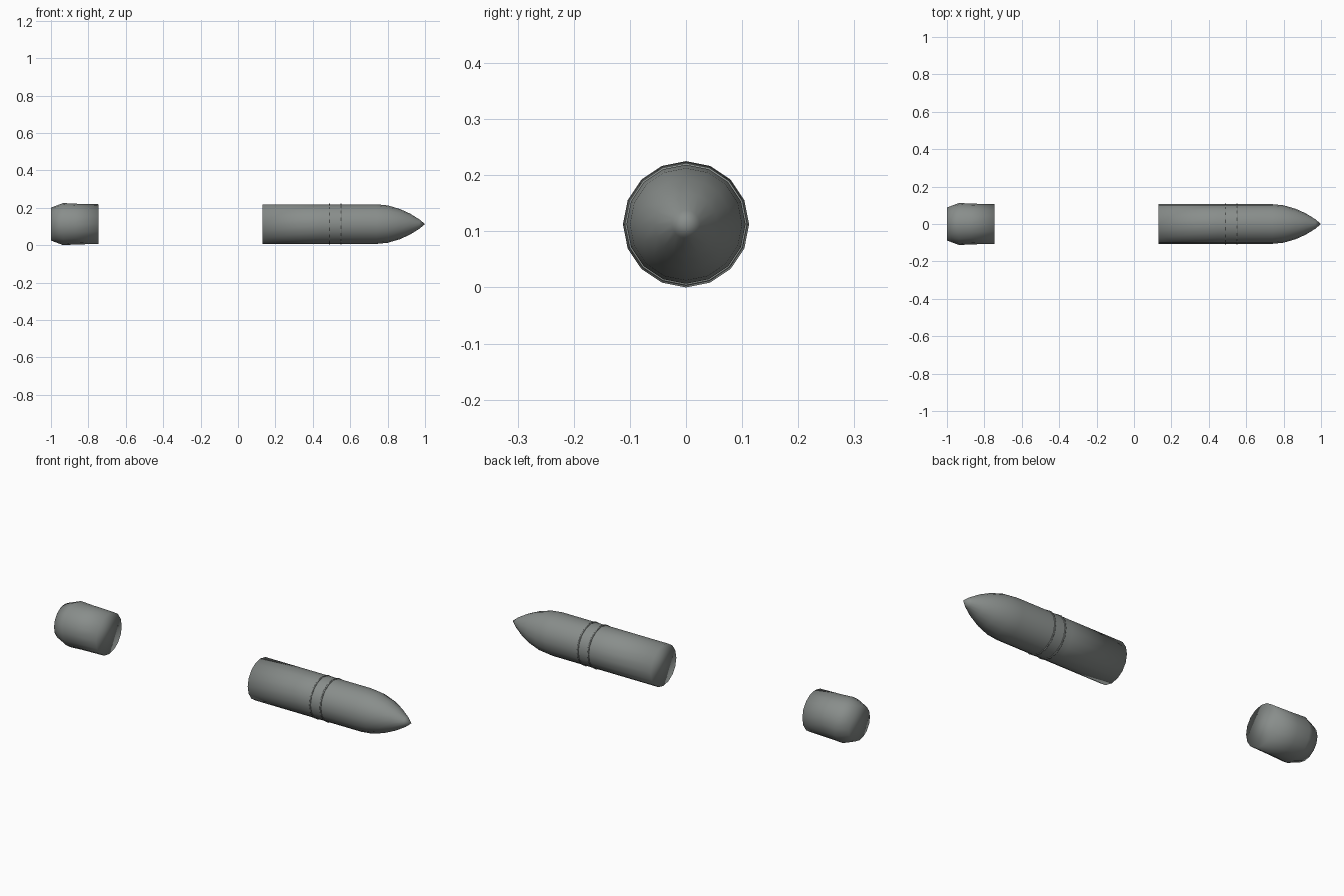
import bpy, bmesh, math

cube = bpy.data.objects.get("Cube")
if cube:
    bpy.data.objects.remove(cube)

SIDES = 16
AXIS_Z = 0.1125

# Single grey metal
metal = bpy.data.materials.new("grey_metal")
metal.use_nodes = True
colour = (0.25, 0.27, 0.26, 1)
metal.diffuse_color = colour
metal.node_tree.nodes["Principled BSDF"].inputs["Base Color"].default_value = colour


def lathe(name, profile, closed_loop=False):
    """Turn (x, radius) points around the long axis; zero radius makes a tip."""
    bm = bmesh.new()
    rings = []
    for x, r in profile:
        count = SIDES if r > 0 else 1
        ring = []
        for i in range(count):
            a = math.tau * i / SIDES
            ring.append(bm.verts.new((x, r * math.sin(a), AXIS_Z + r * math.cos(a))))
        rings.append(ring)
    pairs = list(zip(rings, rings[1:]))
    if closed_loop:
        pairs.append((rings[-1], rings[0]))
    for a, b in pairs:
        for i in range(SIDES):
            j = (i + 1) % SIDES
            if len(b) == 1:
                bm.faces.new((a[i], a[j], b[0]))
            else:
                bm.faces.new((a[i], a[j], b[j], b[i]))
    if not closed_loop:
        for end in (rings[0], rings[-1]):
            if len(end) > 1:
                bm.faces.new(end)
    bmesh.ops.recalc_face_normals(bm, faces=bm.faces)
    for f in bm.faces:
        f.smooth = True
    mesh = bpy.data.meshes.new(name)
    bm.to_mesh(mesh)
    bm.free()
    mesh.materials.append(metal)
    obj = bpy.data.objects.new(name, mesh)
    bpy.context.collection.objects.link(obj)
    return obj


# Pointed shell body
lathe("shell_body", [
    (0.13, 0.106), (0.45, 0.106), (0.74, 0.106), (0.80, 0.100),
    (0.865, 0.081), (0.92, 0.056), (0.97, 0.025), (1.0, 0)])

# Two thin driving bands around the body
for name, x in (("rear_band", 0.49), ("front_band", 0.55)):
    lathe(name, [(x - 0.003, 0.104), (x - 0.003, 0.109),
                 (x + 0.003, 0.109), (x + 0.003, 0.104)], closed_loop=True)

# Separate rear plug with a tapered base
lathe("base_plug", [
    (-1.0, 0.088), (-0.935, 0.1125), (-0.87, 0.109), (-0.745, 0.106)])
